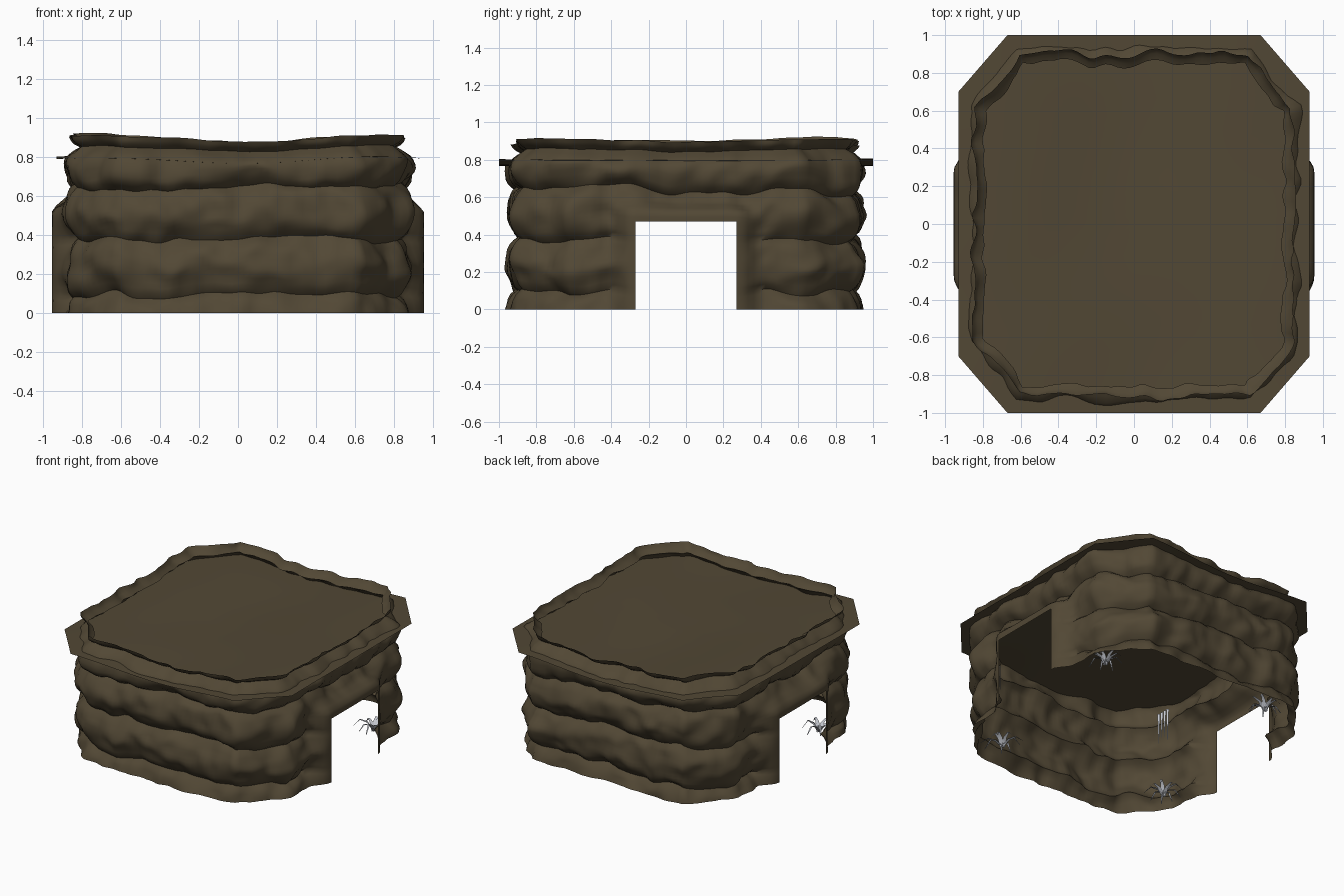
import bpy, bmesh, math, random
from mathutils import Vector, noise

if "Cube" in bpy.data.objects:
    bpy.data.objects.remove(bpy.data.objects["Cube"])

random.seed(4)


def material(name, rgb):
    m = bpy.data.materials.new(name)
    m.diffuse_color = (*rgb, 1)
    m.use_nodes = True
    m.node_tree.nodes["Principled BSDF"].inputs["Base Color"].default_value = m.diffuse_color
    return m


ROCK = material("brown rock", (0.084, 0.064, 0.035))
PLANT = material("pale grey plant", (0.54, 0.56, 0.61))


def finish(bm, name, mat, angle=50):
    me = bpy.data.meshes.new(name)
    bm.to_mesh(me)
    bm.free()
    me.materials.append(mat)
    ob = bpy.data.objects.new(name, me)
    bpy.context.collection.objects.link(ob)
    bpy.ops.object.select_all(action='DESELECT')
    ob.select_set(True)
    bpy.context.view_layer.objects.active = ob
    bpy.ops.object.shade_smooth_by_angle(angle=math.radians(angle))
    return ob


def smooth(a, b, x):
    t = min(1, max(0, (x - a) / (b - a)))
    return t * t * (3 - 2 * t)


def wave(x, y):
    # gentle height undulation shared by the ceiling and the wall rim
    return 0.012 * noise.noise((x * 1.5 + 3, y * 1.5, 0.4)) - 0.016 * math.cos(x * 4.2)


# ---- rock wall: chamfered outline with stacked bulging layers ----
BX, BY, DOOR, DOOR_TOP, LIP = 0.82, 0.88, 0.27, 0.47, 0.955
half = [(BX, -DOOR), (BX, DOOR), (BX, 0.61), (0.60, BY), (-0.60, BY), (-BX, 0.61)]
corners = half + [(-x, -y) for x, y in half]
outline = []
for i, a in enumerate(corners):
    a, b = Vector(a), Vector(corners[(i + 1) % len(corners)])
    n = max(2, round((b - a).length / 0.03))
    outline += [(a.lerp(b, k / n), i % 6 == 0) for k in range(n)]

NOTCH = [-0.2, 0.09, 0.375, 0.64, 0.84, 1.0]


def bulge(z):
    for lo, hi in zip(NOTCH, NOTCH[1:]):
        if lo <= z < hi:
            t = (z - lo) / (hi - lo)
            return 0.062 * math.sin(math.pi * t) ** 0.65 if t > 0 else 0
    return 0


# rows hit every crease and the doorway top exactly
rows = [0]
for stop in (0.09, 0.375, DOOR_TOP, 0.64, 0.84, 0.892):
    start = rows[-1]
    n = max(3, round((stop - start) / 0.024))
    rows += [start + (stop - start) * k / n for k in range(1, n)] + [stop]
N = len(outline)
bm = bmesh.new()
grid = []
for z in rows:
    ring = []
    for i, (p, _) in enumerate(outline):
        t = outline[(i + 3) % N][0] - outline[i - 3][0]
        nrm = Vector((t.y, -t.x)).normalized()
        q = Vector((p.x, p.y, z))
        off = bulge(z) + 0.035 * noise.noise(q * 5) + 0.024 * noise.noise(q * 11)
        off -= 0.03 * smooth(0.77, 0.84, z)
        c = p + nrm * off
        # creases wander up and down, except at the ground and the doorways
        shift = 0.05 * noise.noise((p.x * 3, p.y * 3, z * 2)) + 0.02 * noise.noise(q * 8)
        shift *= smooth(0, 0.09, z) * (1 - smooth(0.7, 0.83, z))
        # push the wall out to a lip around each doorway
        if abs(p.x) > BX - 0.02:
            side = 1 - smooth(0.28, 0.42, abs(p.y))
            w = side * (1 - smooth(0.51, 0.59, z))
            c.x += (math.copysign(LIP, p.x) - c.x) * w
            shift *= 1 - side * (1 - smooth(0.48, 0.66, z))
            if abs(abs(p.y) - DOOR) < 1e-4:
                c.y = p.y
        rim = wave(p.x, p.y) - 0.008 * math.cos(p.y * 4.6) + 0.01 * noise.noise(q * 6)
        ring.append(bm.verts.new((c.x, c.y, z + shift + smooth(0.6, 0.88, z) * rim)))
    grid.append(ring)
for r in range(len(rows) - 1):
    for i in range(N):
        if outline[i][1] and rows[r] < DOOR_TOP - 0.001:
            continue
        j = (i + 1) % N
        bm.faces.new((grid[r][i], grid[r][j], grid[r + 1][j], grid[r + 1][i]))
bmesh.ops.delete(bm, geom=[v for v in bm.verts if not v.link_faces], context='VERTS')
finish(bm, "rock_wall", ROCK, 60)

# ---- ceiling: thin wavy octagonal sheet that pokes past the walls ----
bm = bmesh.new()
octagon = [(0.93, -0.70), (0.93, 0.70), (0.67, 1.0), (-0.67, 1.0),
           (-0.93, 0.70), (-0.93, -0.70), (-0.67, -1.0), (0.67, -1.0)]
edge = []
for i, a in enumerate(octagon):
    a, b = Vector(a), Vector(octagon[(i + 1) % 8])
    n = max(3, round((b - a).length / 0.1))
    edge += [a.lerp(b, k / n) for k in range(n)]
rings = []
for s in range(1, 13):
    rings.append([bm.verts.new((p.x * s / 12, p.y * s / 12,
                                0.786 + wave(p.x * s / 12, p.y * s / 12))) for p in edge])
mid = bm.verts.new((0, 0, 0.786 + wave(0, 0)))
M = len(edge)
for i in range(M):
    j = (i + 1) % M
    bm.faces.new((mid, rings[0][i], rings[0][j]))
    for a, b in zip(rings, rings[1:]):
        bm.faces.new((a[i], b[i], b[j], a[j]))
finish(bm, "ceiling_sheet", ROCK)


# ---- plants: arching tufts on the ground and strands on the corner walls ----
def blade(bm, points, side, width):
    pairs = []
    for k, p in enumerate(points):
        w = width * (1 - k / (len(points) - 1) * 0.85)
        pairs.append((bm.verts.new(p - side * w), bm.verts.new(p + side * w)))
    for (a, b), (c, d) in zip(pairs, pairs[1:]):
        bm.faces.new((a, b, d, c))


def tuft(name, x, y):
    bm = bmesh.new()
    for k in range(9):
        a = k * math.tau / 9 + random.uniform(-0.2, 0.2)
        d, side = Vector((math.cos(a), math.sin(a), 0)), Vector((-math.sin(a), math.cos(a), 0))
        r, h = random.uniform(0.11, 0.15), random.uniform(0.06, 0.09)
        pts = [Vector((x, y, 0.0)) + d * r * t + Vector((0, 0, h * math.sin(t * 2.8)))
               for t in (0, 0.3, 0.65, 1)]
        blade(bm, pts, side, 0.017)
    finish(bm, name, PLANT)


def strands(name, x, y):
    bm = bmesh.new()
    side = Vector((-y, x, 0)).normalized()
    for k in range(4):
        p = Vector((x, y, 0.66 - 0.01 * k)) + side * (k - 1.5) * 0.02
        length = random.uniform(0.19, 0.27)
        blade(bm, [p - Vector((0, 0, length * t)) for t in (0, 0.5, 1)], side, 0.009)
    finish(bm, name, PLANT)


for k, (x, y) in enumerate([(0.72, 0.56), (-0.71, -0.54), (0.54, -0.73), (-0.50, 0.77)]):
    tuft(f"ground_plant_{k + 1}", x, y)
for k, (x, y) in enumerate([(-0.70, -0.53), (0.55, -0.75)]):
    strands(f"hanging_vine_{k + 1}", x, y)
